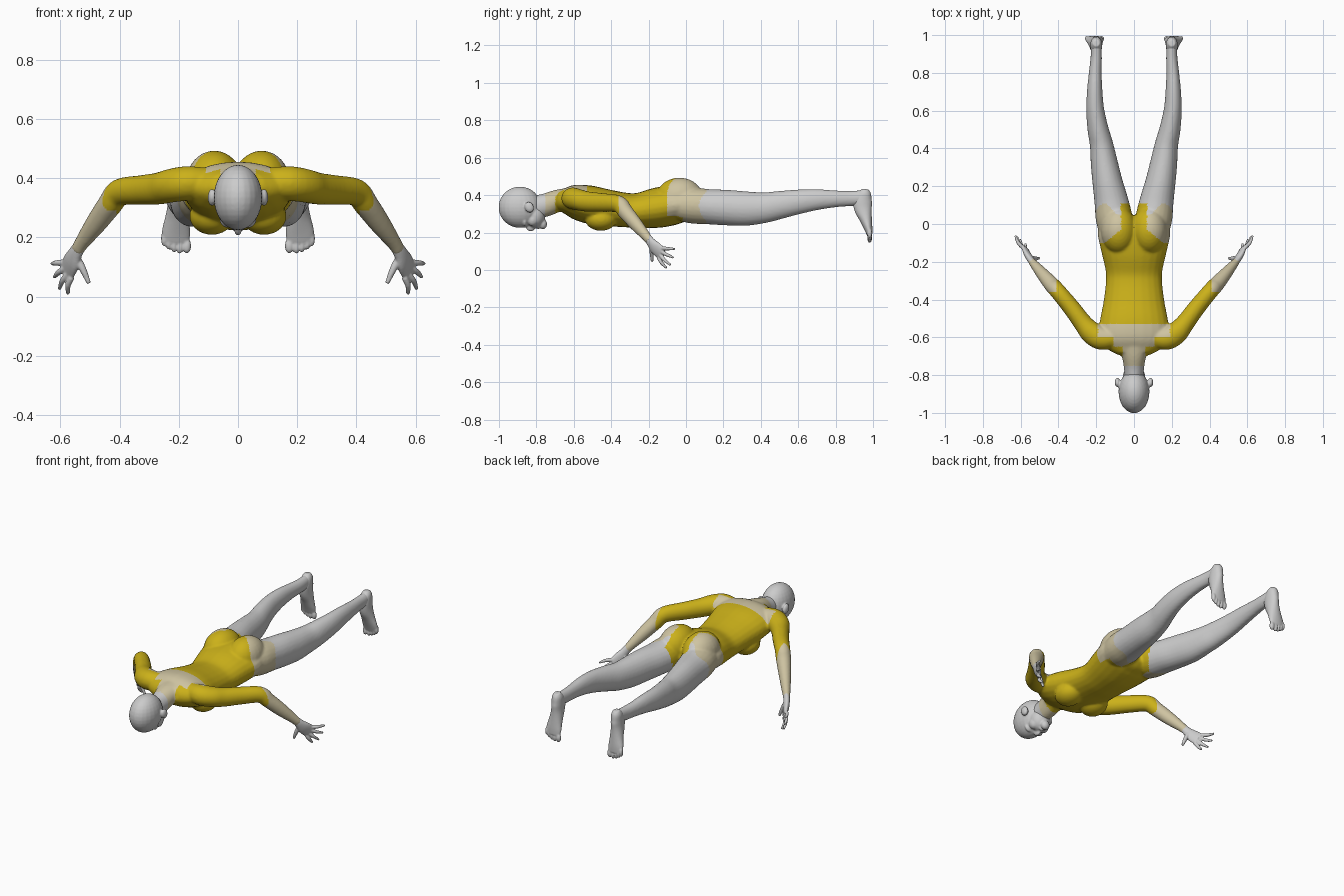
import bpy, bmesh, math
from mathutils import Vector, Matrix

SEG = 24


def smooth_path(rows, n=4):
    """Catmull-Rom interpolation of (x, y, z, r_side, r_up) sections."""
    out = []
    for i in range(len(rows) - 1):
        p = [rows[max(0, min(len(rows) - 1, i + k))] for k in (-1, 0, 1, 2)]
        for s in range(n):
            t = s / n
            out.append([0.5 * (2 * b + (c - a) * t + (2 * a - 5 * b + 4 * c - d) * t * t
                               + (3 * b - a - 3 * c + d) * t ** 3) for a, b, c, d in zip(*p)])
    out.append(list(rows[-1]))
    return out


def loft(bm, rows, ref=(0, 0, 1)):
    rows = smooth_path(rows)
    pts = [Vector(r[:3]) for r in rows]
    rings = []
    for i, r in enumerate(rows):
        t = (pts[min(i + 1, len(pts) - 1)] - pts[max(i - 1, 0)]).normalized()
        u = t.cross(Vector(ref)).normalized()
        v = u.cross(t)
        rings.append([bm.verts.new(pts[i] + u * r[3] * math.cos(a) + v * r[4] * math.sin(a))
                      for a in (2 * math.pi * k / SEG for k in range(SEG))])
    for a, b in zip(rings, rings[1:]):
        for k in range(SEG):
            j = (k + 1) % SEG
            bm.faces.new((a[k], a[j], b[j], b[k]))
    bm.faces.new(rings[0])
    bm.faces.new(rings[-1])


def ball(bm, c, r, tilt=0):
    m = Matrix.Translation(c) @ Matrix.Rotation(tilt, 4, 'X') @ Matrix.Diagonal((*r, 1))
    bmesh.ops.create_uvsphere(bm, u_segments=24, v_segments=16, radius=1, matrix=m)


def mirror(bm):
    d = bmesh.ops.duplicate(bm, geom=bm.verts[:] + bm.edges[:] + bm.faces[:])
    for v in d['geom']:
        if isinstance(v, bmesh.types.BMVert):
            v.co.x *= -1


def finish(bm, name, voxel, smooth):
    """Fuse the overlapping forms into one smooth skin."""
    bmesh.ops.recalc_face_normals(bm, faces=bm.faces[:])
    me = bpy.data.meshes.new(name)
    bm.to_mesh(me)
    bm.free()
    ob = bpy.data.objects.new(name, me)
    bpy.context.collection.objects.link(ob)
    m = ob.modifiers.new("fuse", 'REMESH')
    m.mode, m.voxel_size = 'VOXEL', voxel
    s = ob.modifiers.new("soften", 'SMOOTH')
    s.factor, s.iterations = 0.5, smooth
    dg = bpy.context.evaluated_depsgraph_get()
    new = bpy.data.meshes.new_from_object(ob.evaluated_get(dg))
    ob.modifiers.clear()
    ob.data = new
    new.polygons.foreach_set("use_smooth", [True] * len(new.polygons))
    return ob


def colour(name, rgb):
    m = bpy.data.materials.new(name)
    m.diffuse_color = (*rgb, 1)
    return m


yellow = colour("yellow", (0.60, 0.44, 0.01))
beige = colour("beige", (0.62, 0.55, 0.36))

# Limbs, bust and buttocks (one side, then mirrored)
bm = bmesh.new()
loft(bm, [(.10, -.10, .35, .07, .07), (.105, .02, .345, .096, .095), (.12, .12, .338, .09, .094),
          (.14, .22, .333, .08, .095), (.157, .32, .328, .072, .092), (.172, .42, .333, .062, .082),
          (.19, .50, .347, .056, .075), (.205, .60, .364, .048, .066), (.208, .70, .376, .041, .056),
          (.205, .80, .38, .034, .045), (.20, .88, .382, .030, .041), (.20, .95, .387, .028, .04)])
loft(bm, [(.10, -.60, .385, .05, .05), (.17, -.605, .383, .062, .058), (.225, -.575, .375, .06, .057),
          (.27, -.525, .365, .05, .054), (.33, -.445, .36, .046, .05), (.40, -.36, .352, .043, .046),
          (.432, -.325, .312, .042, .042), (.48, -.27, .247, .034, .037), (.525, -.217, .185, .024, .027),
          (.545, -.195, .155, .018, .024)])
ball(bm, (.088, -.455, .272), (.076, .085, .063))
ball(bm, (.08, -.035, .388), (.095, .125, .105))
mirror(bm)
# Torso and neck
loft(bm, [(0, -.69, .385, .085, .045), (0, -.655, .375, .15, .065), (0, -.60, .367, .185, .09),
          (0, -.52, .35, .182, .102), (0, -.42, .332, .163, .098), (0, -.32, .32, .15, .092),
          (0, -.25, .318, .15, .095), (0, -.15, .333, .172, .108), (0, -.05, .348, .192, .104),
          (0, .01, .345, .17, .085), (0, .045, .345, .08, .05)])
loft(bm, [(0, -.62, .38, .10, .06), (0, -.69, .368, .068, .06), (0, -.75, .347, .055, .062),
          (0, -.81, .335, .05, .062)])
body = finish(bm, "body", 0.007, 6)
for m in (None, yellow, beige):
    body.data.materials.append(m)


def region(c):
    x, y, z = abs(c.x), c.y, c.z
    if x > .41 and y > -.36:
        return 2
    if y < -.75:
        return 0
    if y < -.70:
        return 2
    if z > .37 and ((x < .19 and -.60 < y < -.53) or (x < .11 and -.65 < y <= -.60)
                    or (x < .06 and y <= -.65)):
        return 2
    if x < .26 and y > -.10:
        if x < .07 and (y < .05 or z > .33) and y < .11:
            return 1
        if z < .30 and y < -.02 and x < .16:
            return 1
        if y < .08 + .03 * math.cos(x * 40):
            return 2 if x > .07 + max(0, -.03 - y) * 1.2 else 1
        return 0
    return 1


for p in body.data.polygons:
    p.material_index = region(p.center)

# Head with jaw, nose, lips, brows and ears
bm = bmesh.new()
ball(bm, (.088, -.838, .335), (.014, .024, .03), .4)
ball(bm, (.033, -.862, .262), (.03, .014, .03))
ball(bm, (.035, -.82, .268), (.026, .03, .034))
mirror(bm)
ball(bm, (0, -.888, .335), (.082, .114, .110))
ball(bm, (0, -.808, .29), (.06, .055, .066))
ball(bm, (0, -.765, .245), (.026, .022, .028))
ball(bm, (0, -.832, .228), (.013, .026, .021), -.35)
ball(bm, (0, -.790, .232), (.022, .010, .014))
finish(bm, "head", 0.005, 4)

# Feet
bm = bmesh.new()
loft(bm, [(.20, .958, .432, .018, .018), (.20, .955, .41, .029, .036), (.20, .945, .37, .032, .05),
          (.202, .947, .325, .033, .047), (.205, .962, .27, .04, .033), (.209, .975, .22, .048, .022),
          (.21, .982, .185, .046, .014)], ref=(0, 1, 0))
for x, z, r in ((.173, .172, .015), (.197, .17, .011), (.216, .175, .010), (.234, .184, .010), (.25, .196, .010)):
    ball(bm, (x, .982, z), (r, .013, .026))
mirror(bm)
finish(bm, "feet", 0.0045, 3)

# Hands: palm, four fingers and thumb
bm = bmesh.new()
spread = Vector((.42, .34, .84))
loft(bm, [(.532, -.207, .175, .018, .023), (.548, -.188, .148, .018, .027),
          (.562, -.163, .118, .017, .037), (.577, -.130, .088, .012, .038)], ref=spread)
tips = ((.574, -.103, .010), (.603, -.082, .026), (.620, -.066, .066), (.628, -.060, .112))
for i, tip in enumerate(tips):
    k = Vector((.575, -.135, .09)) + spread * (-.03 + .02 * i)
    tip = Vector(tip)
    mid = (k + tip) / 2 + Vector((.006, -.006, 0))
    loft(bm, [(*k, .011, .011), (*mid, .0095, .0095), (*tip, .006, .006)], ref=spread)
loft(bm, [(.548, -.180, .135, .014, .014), (.525, -.183, .095, .012, .012),
          (.503, -.181, .045, .007, .007)], ref=(1, 1, 0))
mirror(bm)
finish(bm, "hands", 0.004, 2)
